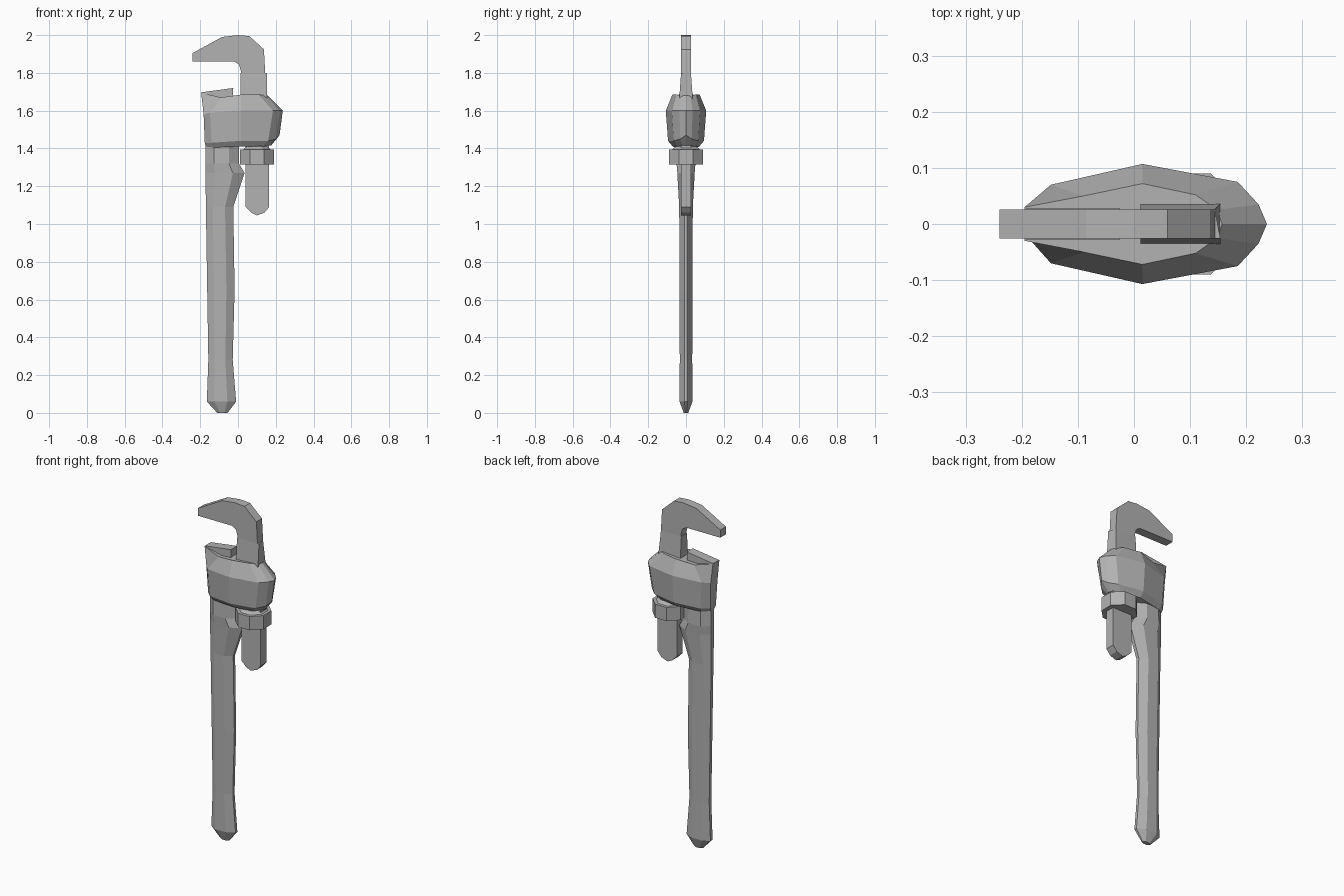
import bpy, bmesh, math

cube = bpy.data.objects.get("Cube")
if cube:
    bpy.data.objects.remove(cube, do_unlink=True)

steel = bpy.data.materials.new("grey steel")
steel.use_nodes = True
GREY = (0.45, 0.45, 0.45, 1)
steel.diffuse_color = GREY
steel.node_tree.nodes["Principled BSDF"].inputs["Base Color"].default_value = GREY


def finish(name, bm):
    bmesh.ops.recalc_face_normals(bm, faces=bm.faces)
    mesh = bpy.data.meshes.new(name)
    bm.to_mesh(mesh)
    bm.free()
    mesh.materials.append(steel)
    obj = bpy.data.objects.new(name, mesh)
    bpy.context.collection.objects.link(obj)
    return obj


def loft(name, rings):
    """Skin a stack of closed rings and cap both ends."""
    bm = bmesh.new()
    loops = [[bm.verts.new(p) for p in ring] for ring in rings]
    for a, b in zip(loops, loops[1:]):
        for i in range(len(a)):
            j = (i + 1) % len(a)
            bm.faces.new((a[i], a[j], b[j], b[i]))
    bm.faces.new(loops[0])
    bm.faces.new(loops[-1])
    return finish(name, bm)


def slab(name, profile, half):
    """Extrude an x-z profile symmetrically along y."""
    return loft(name, [[(x, y, z) for x, z in profile] for y in (-half, half)])


def grip_ring(z, x0, x1, half):
    w = x1 - x0
    side = [(x0, 0.3), (x0 + 0.25 * w, 1), (x1 - 0.3 * w, 1), (x1, 0.25)]
    pts = [(x, -half * k) for x, k in side] + [(x, half * k) for x, k in reversed(side)]
    return [(x, y, z) for x, y in pts]


def body_ring(half_outline):
    """Mirror (x, y, z) points across y; the last point lies on the middle."""
    front = [(x, -y, z) for x, y, z in half_outline]
    return front + [p for p in reversed(half_outline) if p[1] > 0]


# Handle: chamfered bar with a knuckle below the housing
loft("handle", [grip_ring(*r) for r in (
    (0.0, -0.11, -0.055, 0.012),
    (0.06, -0.165, -0.01, 0.034),
    (0.28, -0.157, -0.028, 0.033),
    (0.65, -0.163, -0.018, 0.034),
    (1.09, -0.17, -0.025, 0.036),
    (1.27, -0.172, 0.035, 0.046),
    (1.32, -0.172, 0.005, 0.05),
    (1.44, -0.172, 0.005, 0.045))])

# Housing: faceted bulging body
loft("housing", [body_ring(r) for r in (
    [(-0.17, 0.02, 1.41), (-0.13, 0.045, 1.405), (0.015, 0.07, 1.41),
     (0.13, 0.05, 1.41), (0.165, 0.02, 1.415), (0.175, 0, 1.415)],
    [(-0.176, 0.025, 1.43), (-0.14, 0.06, 1.43), (0.015, 0.095, 1.44),
     (0.16, 0.065, 1.44), (0.2, 0.03, 1.45), (0.22, 0, 1.47)],
    [(-0.182, 0.032, 1.58), (-0.148, 0.07, 1.59), (0.015, 0.107, 1.6),
     (0.185, 0.075, 1.6), (0.222, 0.035, 1.6), (0.237, 0, 1.6)],
    [(-0.195, 0.03, 1.695), (-0.09, 0.05, 1.67), (0.015, 0.072, 1.685),
     (0.11, 0.052, 1.685), (0.148, 0.025, 1.68), (0.157, 0, 1.68)])])

# Fixed lower jaw plate
slab("lower_jaw", [(-0.18, 1.64), (-0.03, 1.64), (-0.025, 1.72), (-0.195, 1.697)], 0.028)

# Sliding hook jaw, its foot buried in the housing
slab("hook_jaw", [
    (-0.24, 1.86), (-0.02, 1.86), (0.005, 1.845), (0.015, 1.81), (0.015, 1.6),
    (0.153, 1.6), (0.15, 1.7), (0.137, 1.925), (0.06, 1.995), (0.0, 2.0),
    (-0.085, 1.99), (-0.24, 1.905)], 0.026)

# Flared collar where the hook leaves the housing
loft("hook_collar", [[(0.012, -h, z), (0.154, -h, z), (0.154 - d, h, z), (0.012, h, z)]
                     for z, h, d in ((1.66, 0.036, 0), (1.8, 0.026, 0.01))])

# Shank hanging below the nut
slab("shank", [(0.04, 1.45), (0.165, 1.45), (0.165, 1.09), (0.14, 1.06),
               (0.10, 1.045), (0.07, 1.06), (0.04, 1.09)], 0.027)


# Adjusting nut and the narrow neck above it
def octagon(radius, z):
    step = math.pi / 4
    return [(0.1 + radius * math.cos(step * (i + 0.5)),
             radius * math.sin(step * (i + 0.5)), z) for i in range(8)]


loft("adjusting_nut", [octagon(0.097, z) for z in (1.315, 1.395)])
loft("nut_neck", [octagon(r, z) for r, z in ((0.085, 1.39), (0.06, 1.41), (0.06, 1.44))])
